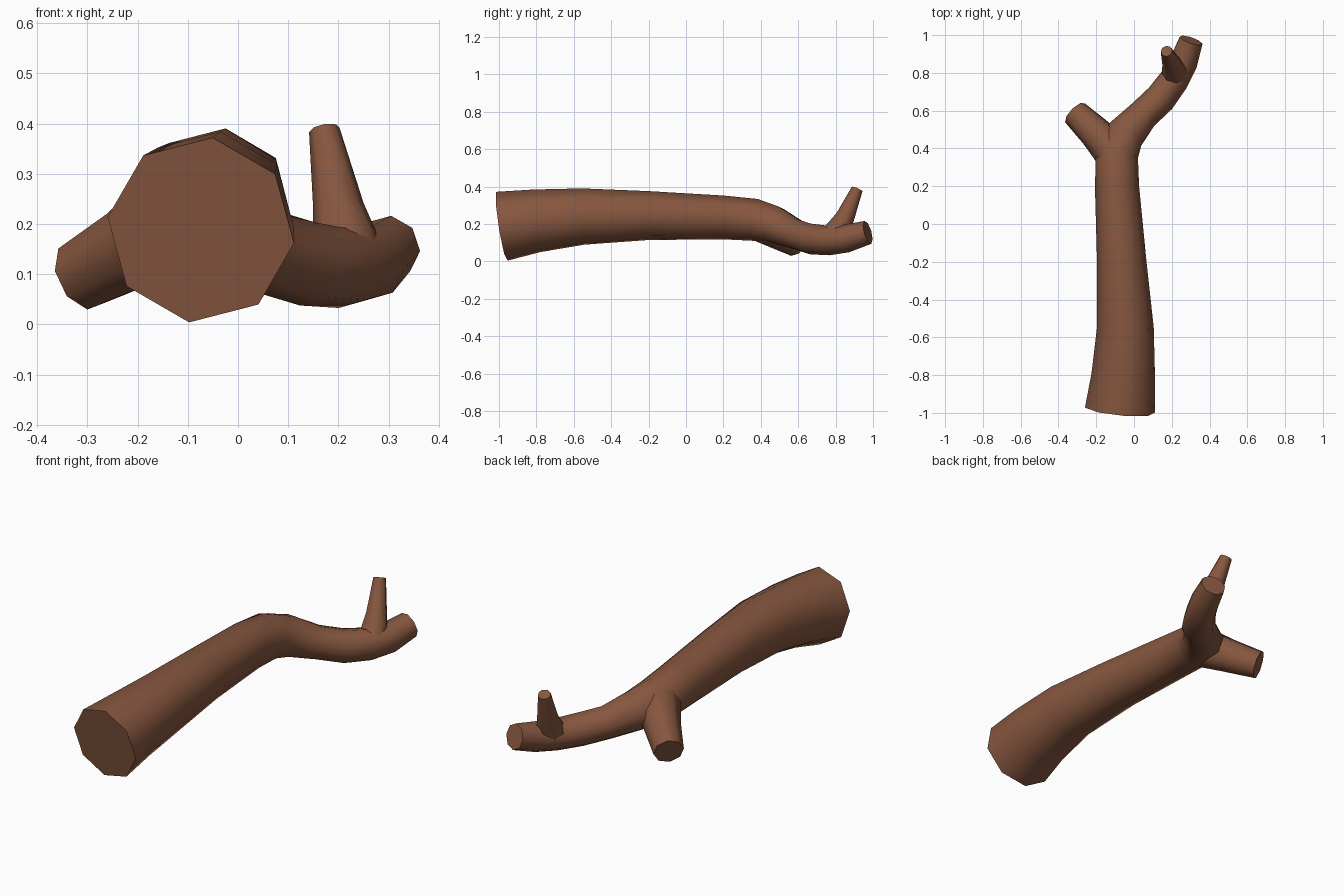
import bpy, bmesh, math
from mathutils import Vector

if "Cube" in bpy.data.objects:
    bpy.data.objects.remove(bpy.data.objects["Cube"])

bark = bpy.data.materials.new("brown_bark")
bark.diffuse_color = (0.24, 0.095, 0.05, 1)
bark.use_nodes = True
bark.node_tree.nodes["Principled BSDF"].inputs["Base Color"].default_value = bark.diffuse_color


def limb(name, path, up, sides=8, phase=-98):
    """Capped tapering tube through (x, y, z, radius) stations."""
    bm = bmesh.new()
    pts = [Vector(p[:3]) for p in path]
    rings = []
    for i, c in enumerate(pts):
        t = (pts[min(i + 1, len(pts) - 1)] - pts[max(i - 1, 0)]).normalized()
        side = t.cross(Vector(up)).normalized()
        top = side.cross(t)
        ring = []
        for k in range(sides):
            a = math.radians(phase) + math.tau * k / sides
            ring.append(bm.verts.new(c + path[i][3] * (side * math.cos(a) + top * math.sin(a))))
        rings.append(ring)
    for a, b in zip(rings, rings[1:]):
        for k in range(sides):
            n = (k + 1) % sides
            bm.faces.new((a[k], a[n], b[n], b[k]))
    bm.faces.new(rings[0][::-1])
    bm.faces.new(rings[-1])
    bmesh.ops.recalc_face_normals(bm, faces=bm.faces)
    me = bpy.data.meshes.new(name)
    bm.to_mesh(me)
    bm.free()
    me.materials.append(bark)
    ob = bpy.data.objects.new(name, me)
    bpy.context.collection.objects.link(ob)
    bpy.ops.object.select_all(action='DESELECT')
    ob.select_set(True)
    bpy.context.view_layer.objects.active = ob
    bpy.ops.object.shade_smooth_by_angle(angle=math.radians(50))
    return ob


# Trunk, bending right into the long branch
limb("trunk", [
    (-0.074, -0.985, 0.188, 0.188), (-0.057, -0.80, 0.217, 0.170),
    (-0.046, -0.55, 0.240, 0.152), (-0.065, -0.20, 0.245, 0.132),
    (-0.090, 0.20, 0.235, 0.118), (-0.090, 0.37, 0.222, 0.114),
    (-0.045, 0.475, 0.196, 0.104), (0.050, 0.58, 0.147, 0.084),
    (0.140, 0.665, 0.120, 0.084), (0.210, 0.76, 0.112, 0.080),
    (0.262, 0.855, 0.122, 0.075), (0.302, 0.972, 0.155, 0.064)], (0, 0, 1))

# Short cut branch on the left of the fork
limb("left_branch", [
    (-0.085, 0.30, 0.225, 0.085), (-0.125, 0.40, 0.208, 0.103),
    (-0.205, 0.485, 0.155, 0.088), (-0.312, 0.588, 0.097, 0.073)], (0, 0, 1))

# Upright twig with a flared base
limb("twig", [
    (0.222, 0.775, 0.10, 0.075), (0.215, 0.81, 0.165, 0.067),
    (0.200, 0.85, 0.235, 0.051), (0.172, 0.915, 0.387, 0.031)], (0, 1, 0))
